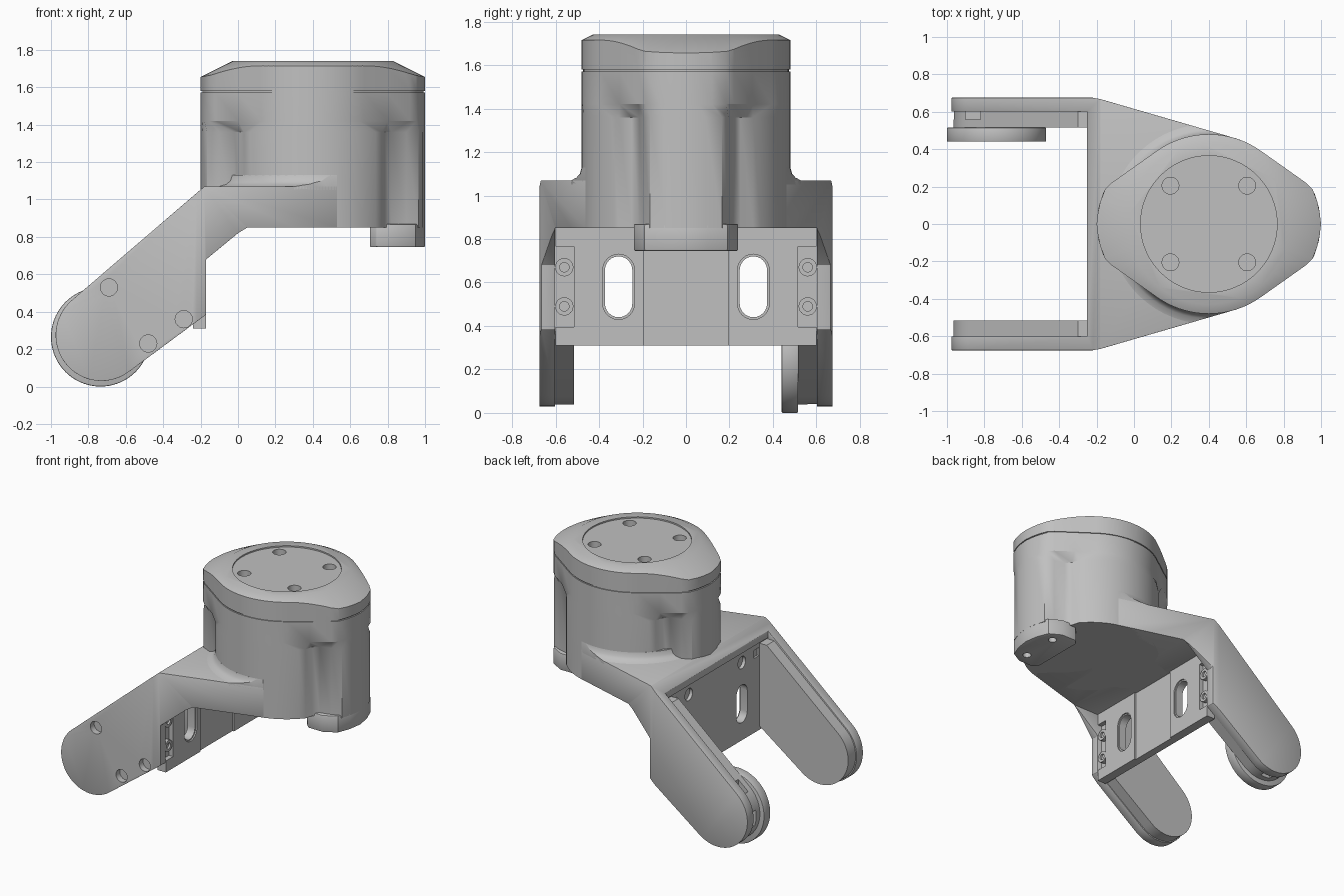
import bpy, bmesh
from math import sin, cos, radians

cube = bpy.data.objects.get("Cube")
if cube:
    bpy.data.objects.remove(cube, do_unlink=True)

grey = bpy.data.materials.new("plain grey")
grey.use_nodes = True
grey.diffuse_color = (0.53, 0.53, 0.53, 1)
grey.node_tree.nodes["Principled BSDF"].inputs["Base Color"].default_value = (0.53, 0.53, 0.53, 1)


def loft(name, rings):
    """Skin matching 3D rings and cap both ends."""
    bm = bmesh.new()
    rows = [[bm.verts.new(p) for p in ring] for ring in rings]
    n = len(rows[0])
    for low, high in zip(rows, rows[1:]):
        for i in range(n):
            j = (i + 1) % n
            bm.faces.new((low[i], low[j], high[j], high[i]))
    bm.faces.new(rows[0])
    bm.faces.new(rows[-1])
    bmesh.ops.recalc_face_normals(bm, faces=bm.faces)
    mesh = bpy.data.meshes.new(name)
    bm.to_mesh(mesh)
    bm.free()
    mesh.materials.append(grey)
    obj = bpy.data.objects.new(name, mesh)
    bpy.context.collection.objects.link(obj)
    return obj


def place(points, axis, d):
    if axis == "x":
        return [(d, u, v) for u, v in points]
    if axis == "y":
        return [(u, d, v) for u, v in points]
    return [(u, v, d) for u, v in points]


def prism(name, points, axis, a, b):
    return loft(name, [place(points, axis, a), place(points, axis, b)])


def arc(cx, cy, r, start, end, n):
    angles = [radians(start + (end - start) * i / (n - 1)) for i in range(n)]
    return [(cx + r * cos(t), cy + r * sin(t)) for t in angles]


def circle(cx, cy, r, n=32):
    return arc(cx, cy, r, 0, 360 - 360 / n, n)


def rect(u0, u1, v0, v1):
    return [(u0, v0), (u1, v0), (u1, v1), (u0, v1)]


def capsule(cy, z0, z1, r):
    return arc(cy, z1 - r, r, 0, 180, 13) + arc(cy, z0 + r, r, 180, 360, 13)


def apply(obj, mod):
    bpy.context.view_layer.objects.active = obj
    bpy.ops.object.modifier_apply(modifier=mod.name)


def combine(obj, tool, operation="DIFFERENCE"):
    mod = obj.modifiers.new("boolean", "BOOLEAN")
    mod.operation, mod.solver, mod.object = operation, "EXACT", tool
    apply(obj, mod)
    bpy.data.objects.remove(tool, do_unlink=True)


def cut(obj, points, axis, a, b):
    combine(obj, prism("cutter", points, axis, a, b))


def bevel(obj, width, segments=2):
    mod = obj.modifiers.new("bevel", "BEVEL")
    mod.width, mod.segments, mod.limit_method = width, segments, "ANGLE"
    mod.angle_limit = radians(40)
    apply(obj, mod)


CX = 0.4  # housing axis


def outline(arc_end, tail, scale=1.0):
    """Mirror one quadrant into the closed housing outline."""
    q = arc(0, 0, 0.48, 90, arc_end, 10) + tail
    half = q + [(x, -y) for x, y in reversed(q[:-1])]
    full = half + [(-x, y) for x, y in reversed(half[1:-1])]
    return [(CX + x * scale, y * scale) for x, y in full]


upper_tail = [(0.40, 0.305), (0.52, 0.22), (0.555, 0.185), (0.58, 0.12), (0.593, 0.06), (0.6, 0)]
lower_tail = [(0.385, 0.25), (0.42, 0.215), (0.5, 0.195), (0.565, 0.165), (0.588, 0.09), (0.6, 0)]
upper = outline(55, upper_tail)
lower = outline(40, lower_tail)

# Housing body, pinched below the shoulder beside each end column
loft("housing", [place(lower, "z", 0.85), place(lower, "z", 1.36),
                 place(upper, "z", 1.42), place(upper, "z", 1.571)])
prism("seam_core", outline(55, upper_tail, 0.985), "z", 1.55, 1.6)

# Cap with a conical top, a sunken lid and four screw wells
cap = prism("housing_cap", upper, "z", 1.579, 1.8)
combine(cap, loft("cone", [place(circle(CX, 0, r, 96), "z", z)
                           for r, z in ((0.8, 1.5), (0.8, 1.555), (0.43, 1.74))]), "INTERSECT")
cut(cap, circle(CX, 0, 0.365, 64), "z", 1.73, 1.8)
for sx in (-1, 1):
    for sy in (-1, 1):
        cut(cap, circle(CX + sx * 0.205, sy * 0.205, 0.045, 24), "z", 1.685, 1.8)

# Foot below the end column
foot_half = [(0.705, 0.2), (0.74, 0.24), (0.86, 0.24), (0.95, 0.19), (0.985, 0.1)]
foot = prism("column_foot", foot_half + [(1.0, 0)] + [(x, -y) for x, y in reversed(foot_half)],
             "z", 0.745, 0.87)
bevel(foot, 0.008)
for sy in (-1, 1):
    cut(foot, circle(0.87, sy * 0.14, 0.03, 20), "z", 0.7, 0.78)

# Fork: side profile, hollowed, then trimmed to the tapered plan
TIP = (-0.73, 0.275)
side = arc(*TIP, 0.245, 131, 307, 28) + [
    (-0.17, 0.385), (-0.17, 0.68), (0, 0.82), (0.05, 0.85), (0.58, 0.85), (0.58, 1.07), (-0.18, 1.07)]
plan_half = [(-1.2, 0.675), (-0.22, 0.675), (-0.18, 0.668), (0.53, 0.462), (0.6, 0.38)]
plan = plan_half + [(x, -y) for x, y in reversed(plan_half)]
fork = prism("fork", side, "y", -0.75, 0.75)
pocket = [(-1.2, -0.1), (0.3, -0.1), (0.3, 0.85), (-0.2, 0.85), (-0.2, 0.96),
          (-0.25, 0.96), (-0.25, 1.2), (-1.2, 1.2)]
cut(fork, pocket, "y", -0.602, 0.602)
combine(fork, prism("plan", plan, "z", -0.2, 1.5), "INTERSECT")
bevel(fork, 0.014)
for x, z in ((-0.69, 0.53), (-0.29, 0.36), (-0.48, 0.23)):
    cut(fork, circle(x, z, 0.046, 24), "y", -0.7, -0.63)

# Blend between fork top and housing
sweep = [(0.46, 1.05), (0.54, 1.05), (0.535, 1.07), (0.505, 1.082), (0.488, 1.1), (0.48, 1.13), (0.46, 1.13)]
blend = loft("housing_fillet", [[(CX + r * cos(t), r * sin(t), z) for r, z in sweep]
                                for t in (radians(74 + 212 * i / 40) for i in range(41))])
combine(blend, prism("plan", plan, "z", 0.5, 1.5), "INTERSECT")

# Inner pads on both arms, the rear one notched by its pivot
pad_profile = arc(*TIP, 0.236, 131, 307, 28) + [(-0.21, 0.36), (-0.21, 0.95), (-0.3, 0.95)]
for name, s in (("front_pad", -1), ("rear_pad", 1)):
    pad = prism(name, pad_profile, "y", s * 0.515, s * 0.603)
    if s > 0:
        cut(pad, rect(-0.9, -0.82, 0.56, 0.62), "z", 0.3, 0.6)
        cut(pad, rect(-1.0, -0.93, 0.56, 0.62), "z", 0.2, 0.32)
        cut(pad, rect(-0.78, -0.7, 0.56, 0.62), "z", 0, 0.09)

# Pivot disc on the rear arm
disc = prism("pivot_disc", circle(-0.735, 0.265, 0.265, 72), "y", 0.44, 0.516)
bevel(disc, 0.006)

# Cross plate between the arms
plate = prism("cross_plate", rect(-0.6, 0.6, 0.31, 0.955), "x", -0.24, -0.17)
cut(plate, rect(-0.195, 0.195, 0.25, 0.86), "x", -0.182, -0.1)
for s in (-1, 1):
    cut(plate, capsule(s * 0.31, 0.44, 0.72, 0.063), "x", -0.3, -0.1)
    cut(plate, capsule(s * 0.31, 0.43, 0.73, 0.073), "x", -0.18, -0.1)
    y0, y1 = sorted((s * 0.515, s * 0.62))
    cut(plate, rect(y0, y1, 0.395, 0.765), "x", -0.205, -0.1)
    cut(plate, circle(s * 0.31, 0.885, 0.045, 20), "x", -0.3, -0.215)
    y0, y1 = sorted((s * 0.45, s * 0.51))
    cut(plate, rect(y0, y1, 0.86, 0.92), "x", -0.3, -0.225)
    # Screw posts at the plate edges
    for z in (0.49, 0.67):
        post = prism("screw_post", circle(s * 0.56, z, 0.042, 24), "x", -0.21, -0.175)
        cut(post, circle(s * 0.56, z, 0.022, 16), "x", -0.19, -0.1)

# Smooth curved surfaces, keep hard edges
bpy.ops.object.select_all(action="DESELECT")
for obj in bpy.context.scene.objects:
    if obj.type == "MESH":
        obj.select_set(True)
        bpy.context.view_layer.objects.active = obj
bpy.ops.object.shade_smooth_by_angle(angle=radians(32))
